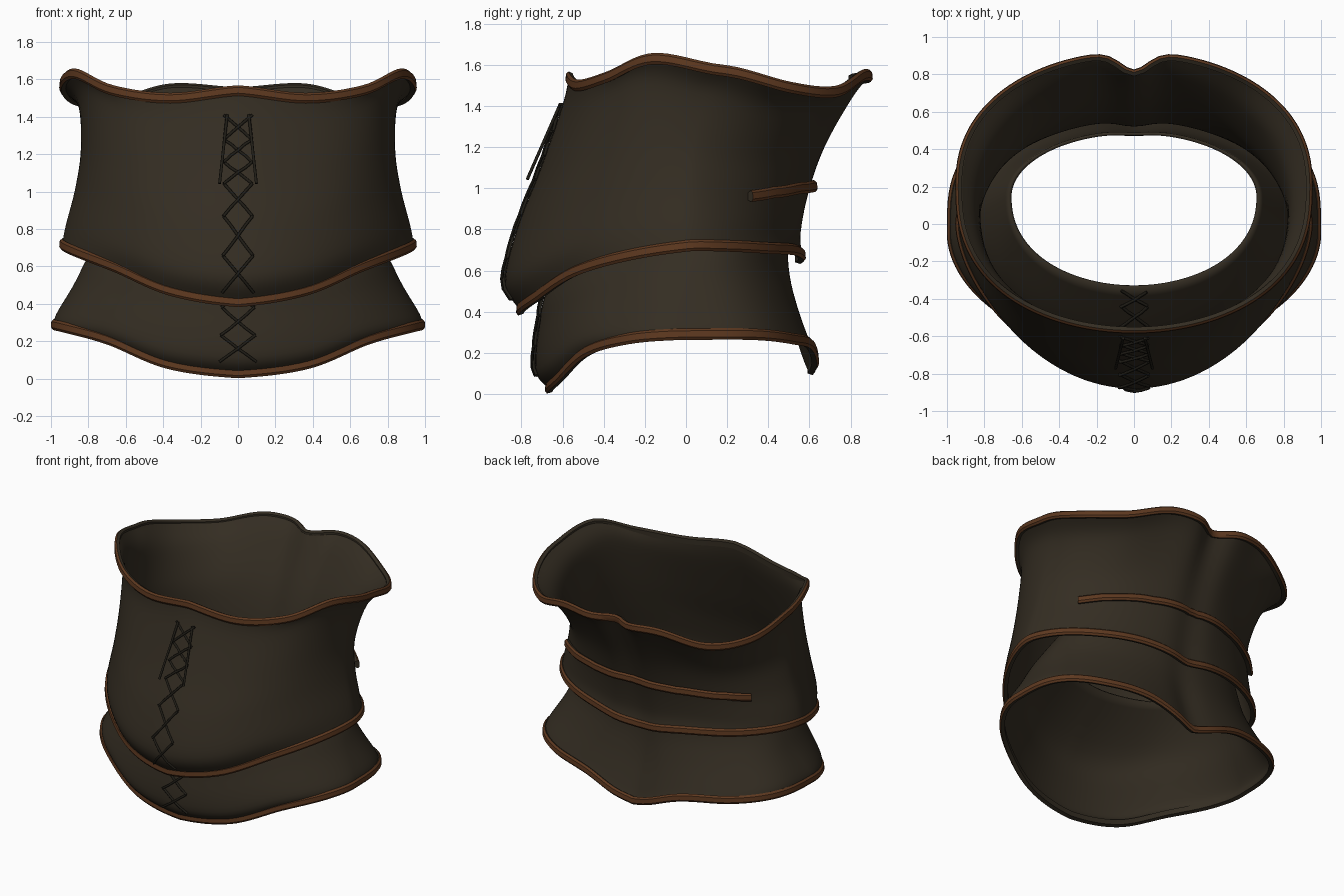
import bpy, bmesh, math
from mathutils import Vector

if "Cube" in bpy.data.objects:
    bpy.data.objects.remove(bpy.data.objects["Cube"], do_unlink=True)


def material(name, colour):
    mat = bpy.data.materials.new(name)
    mat.use_nodes = True
    mat.diffuse_color = (*colour, 1)
    mat.node_tree.nodes["Principled BSDF"].inputs["Base Color"].default_value = (*colour, 1)
    return mat


LEATHER = material("dark leather", (0.034, 0.026, 0.016))
TRIM = material("brown trim", (0.11, 0.04, 0.014))
CORD = material("black cord", (0.014, 0.012, 0.008))
SEGMENTS = 128


def spline(values, u):
    """Smooth curve through evenly spaced values, u from 0 to 1."""
    last = len(values) - 1
    s = min(max(u, 0), 1) * last
    i = min(int(s), last - 1)
    f = s - i
    p0, p1 = values[max(i - 1, 0)], values[i]
    p2, p3 = values[i + 1], values[min(i + 2, last)]
    return p1 + 0.5 * f * (p2 - p0 + f * (2 * p0 - 5 * p1 + 4 * p2 - p3 + f * (3 * (p1 - p2) + p3 - p0)))


class Garment:
    """Symmetric shell: start and end edge heights (front to back), and rings of (fraction,
    half width, front y, back y, centre y, back notch, front pointedness, back pointedness)."""

    def __init__(self, start, end, rings):
        self.start, self.end = start, end
        self.columns = list(zip(*rings))

    def point(self, t, u):
        a = (t + math.pi) % (2 * math.pi) - math.pi
        side, a = math.copysign(1, a), abs(a)
        frac, width, front, back, mid, notch, front_pow, back_pow = [spline(c, u) for c in self.columns]
        x, c = width * math.sin(a), math.cos(a)
        if c > 0:
            y = mid + (front - mid) * c ** front_pow
        else:
            y = mid + (back - mid) * (-c) ** back_pow - notch * math.exp(-(x / 0.11) ** 2)
        h = a / math.pi
        z0, z1 = spline(self.start, h), spline(self.end, h)
        return Vector((side * x, y, z0 + (z1 - z0) * frac))

    def outward(self, t, u):
        d = self.point(t + 0.02, u) - self.point(t - 0.02, u)
        return Vector((d.y, -d.x, 0)).normalized()

    def level(self, t, z):
        """Position along the shell at which it reaches height z."""
        return min((k / 200 for k in range(201)), key=lambda u: abs(self.point(t, u).z - z))


def finish(bm, name, mats):
    mesh = bpy.data.meshes.new(name)
    bm.to_mesh(mesh)
    bm.free()
    ob = bpy.data.objects.new(name, mesh)
    bpy.context.collection.objects.link(ob)
    for m in mats:
        mesh.materials.append(m)
    bpy.ops.object.select_all(action="DESELECT")
    bpy.context.view_layer.objects.active = ob
    ob.select_set(True)
    bpy.ops.object.shade_smooth_by_angle(angle=math.radians(40))
    return ob


def build_shell(name, garment, rows, flip):
    bm = bmesh.new()
    grid = [[bm.verts.new(garment.point(2 * math.pi * i / SEGMENTS, j / rows))
             for i in range(SEGMENTS)] for j in range(rows + 1)]
    for j in range(rows):
        for i in range(SEGMENTS):
            n = (i + 1) % SEGMENTS
            quad = [grid[j][i], grid[j][n], grid[j + 1][n], grid[j + 1][i]]
            bm.faces.new(quad[::-1] if flip else quad)
    ob = finish(bm, name, [LEATHER])
    mod = ob.modifiers.new("thickness", "SOLIDIFY")
    mod.thickness = 0.018
    mod.offset = -1


# Rounded binding section: (outward, up)
BINDING = [(-0.02, 0.018), (0.0, 0.028), (0.013, 0.017), (0.016, -0.014), (0.006, -0.028), (-0.02, -0.02)]


def build_band(name, garment, frames, closed, lift=0):
    """Sweep the binding along (angle, level) frames; only its outer faces are brown."""
    bm = bmesh.new()
    loops = []
    for t, u in frames:
        p, out = garment.point(t, u), garment.outward(t, u)
        loops.append([bm.verts.new(p + out * (o + lift) + Vector((0, 0, h))) for o, h in BINDING])
    count, sides = len(loops), len(BINDING)
    for i in range(count if closed else count - 1):
        n = (i + 1) % count
        for k in range(sides):
            m = (k + 1) % sides
            face = bm.faces.new([loops[i][k], loops[n][k], loops[n][m], loops[i][m]])
            face.material_index = 1 if k in (1, 2, 3) else 0
    if not closed:
        bm.faces.new(loops[0])
        bm.faces.new(loops[-1][::-1])
    bmesh.ops.recalc_face_normals(bm, faces=bm.faces)
    finish(bm, name, [LEATHER, TRIM])


def build_cords(name, paths):
    curve = bpy.data.curves.new(name, "CURVE")
    curve.dimensions = "3D"
    curve.bevel_depth = 0.008
    curve.bevel_resolution = 1
    curve.use_fill_caps = True
    for path in paths:
        sp = curve.splines.new("POLY")
        sp.points.add(len(path) - 1)
        for p, co in zip(sp.points, path):
            p.co = (*co, 1)
    curve.materials.append(CORD)
    ob = bpy.data.objects.new(name, curve)
    bpy.context.collection.objects.link(ob)


def on_front(garment, x, z, push):
    t = x / 0.9
    u = garment.level(t, z)
    return garment.point(t, u) + garment.outward(t, u) * push


def crossed_lacing(garment, heights, half):
    paths = []
    for hi, lo in zip(heights, heights[1:]):
        for s in (-1, 1):
            paths.append([on_front(garment, s * half * (1 - 2 * k / 4), hi + (lo - hi) * k / 4,
                                   0.012 + 0.004 * s) for k in range(5)])
    return paths


# Bodice, from its wavy top edge down to the hem
bodice = Garment(
    [1.54, 1.5, 1.54, 1.63, 1.57, 1.49, 1.47, 1.55, 1.53],
    [0.41, 0.47, 0.6, 0.68, 0.72, 0.72, 0.71, 0.7, 0.66],
    [(0, 0.94, -0.57, 0.91, 0.2, 0.1, 0.8, 0.87),
     (0.12, 0.855, -0.6, 0.83, 0.1, 0.07, 0.88, 1),
     (0.4, 0.84, -0.71, 0.69, 0.04, 0.04, 1, 1.2),
     (0.65, 0.87, -0.82, 0.61, 0.02, 0.03, 1.15, 1.2),
     (0.88, 0.92, -0.88, 0.57, 0, 0.03, 1.25, 1.12),
     (1, 0.94, -0.81, 0.58, 0, 0.03, 1.2, 1.12)])

# Skirt, from its flared hem up to the waist hidden inside the bodice
skirt = Garment(
    [0.03, 0.08, 0.21, 0.27, 0.29, 0.29, 0.27, 0.24, 0.12],
    [0.84, 0.85, 0.86, 0.87, 0.87, 0.87, 0.87, 0.87, 0.87],
    [(0, 0.985, -0.67, 0.64, -0.05, 0.03, 1.05, 0.6),
     (0.1, 0.97, -0.73, 0.61, -0.04, 0.03, 1.1, 0.62),
     (0.36, 0.88, -0.715, 0.55, 0, 0.03, 1.1, 0.75),
     (0.63, 0.8, -0.65, 0.51, 0.06, 0.02, 1.05, 0.95),
     (1, 0.67, -0.34, 0.5, 0.15, 0.01, 0.9, 1)])

build_shell("bodice", bodice, 28, True)
build_shell("skirt", skirt, 20, False)

# Bound edges
turn = [2 * math.pi * i / SEGMENTS for i in range(SEGMENTS)]
build_band("bodice_top_binding", bodice, [(t, 0) for t in turn], True)
build_band("bodice_hem_binding", bodice, [(t, 1) for t in turn], True)
build_band("skirt_hem_binding", skirt, [(t, 0) for t in turn], True)

# Raised strap across the back
strap = []
for i in range(49):
    s = i / 24 - 1
    t = math.pi + s * math.radians(57)
    strap.append((t, bodice.level(t, 1.01 - 0.05 * s * s)))
build_band("back_strap", bodice, strap, False, 0.02)

# Front lacing
build_cords("bodice_lacing", crossed_lacing(bodice, [1.41, 1.28, 1.16, 1.04, 0.87, 0.66, 0.46], 0.08))
build_cords("skirt_lacing", crossed_lacing(skirt, [0.83, 0.76, 0.66, 0.53, 0.38, 0.23, 0.09], 0.09))
build_cords("loose_cords", [[on_front(bodice, s * 0.06, 1.41, 0.015), on_front(bodice, s * 0.1, 1.04, 0.05)]
                            for s in (-1, 1)])
